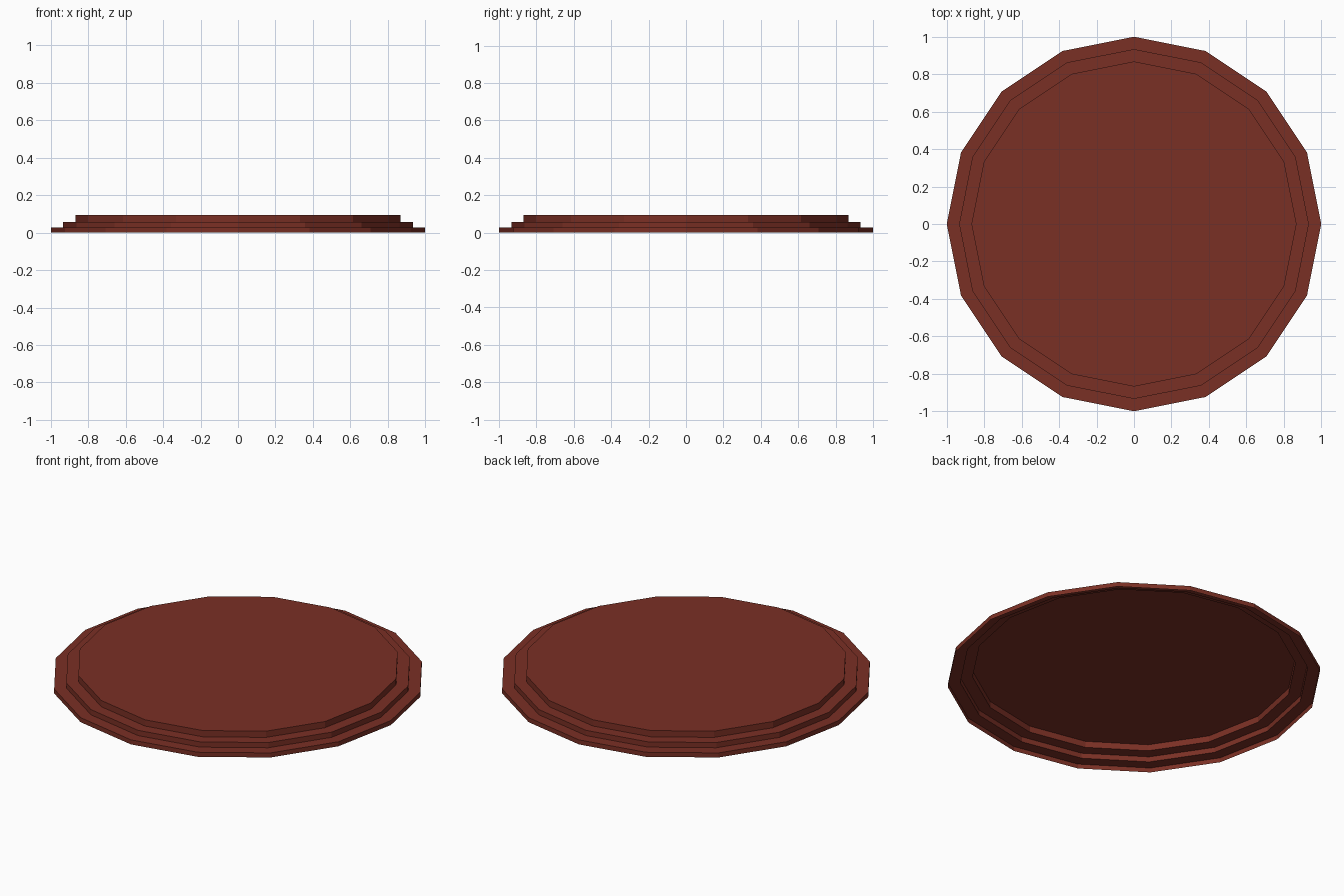
import bpy, bmesh, math

if "Cube" in bpy.data.objects:
    bpy.data.objects.remove(bpy.data.objects["Cube"])

SIDES = 16
# stepped profile from the open bottom rim up to the top (radius, height)
PROFILE = [(1.0, 0.0), (1.0, 0.027), (0.934, 0.027), (0.934, 0.058),
           (0.868, 0.058), (0.868, 0.095)]

paint = bpy.data.materials.new("brick red")
paint.diffuse_color = (0.195, 0.029, 0.018, 1)
paint.use_nodes = True
paint.node_tree.nodes["Principled BSDF"].inputs["Base Color"].default_value = paint.diffuse_color

# stepped round plinth, a thin shell hollow underneath
bm = bmesh.new()
rings = [[bm.verts.new((r * math.cos(2 * math.pi * i / SIDES),
                        r * math.sin(2 * math.pi * i / SIDES), z))
          for i in range(SIDES)] for r, z in PROFILE]
for low, high in zip(rings, rings[1:]):
    for i in range(SIDES):
        j = (i + 1) % SIDES
        bm.faces.new((low[i], low[j], high[j], high[i]))
bm.faces.new(rings[-1])  # flat top

mesh = bpy.data.meshes.new("stepped_plinth")
bm.to_mesh(mesh)
bm.free()
mesh.materials.append(paint)
plinth = bpy.data.objects.new("stepped_plinth", mesh)
bpy.context.collection.objects.link(plinth)
